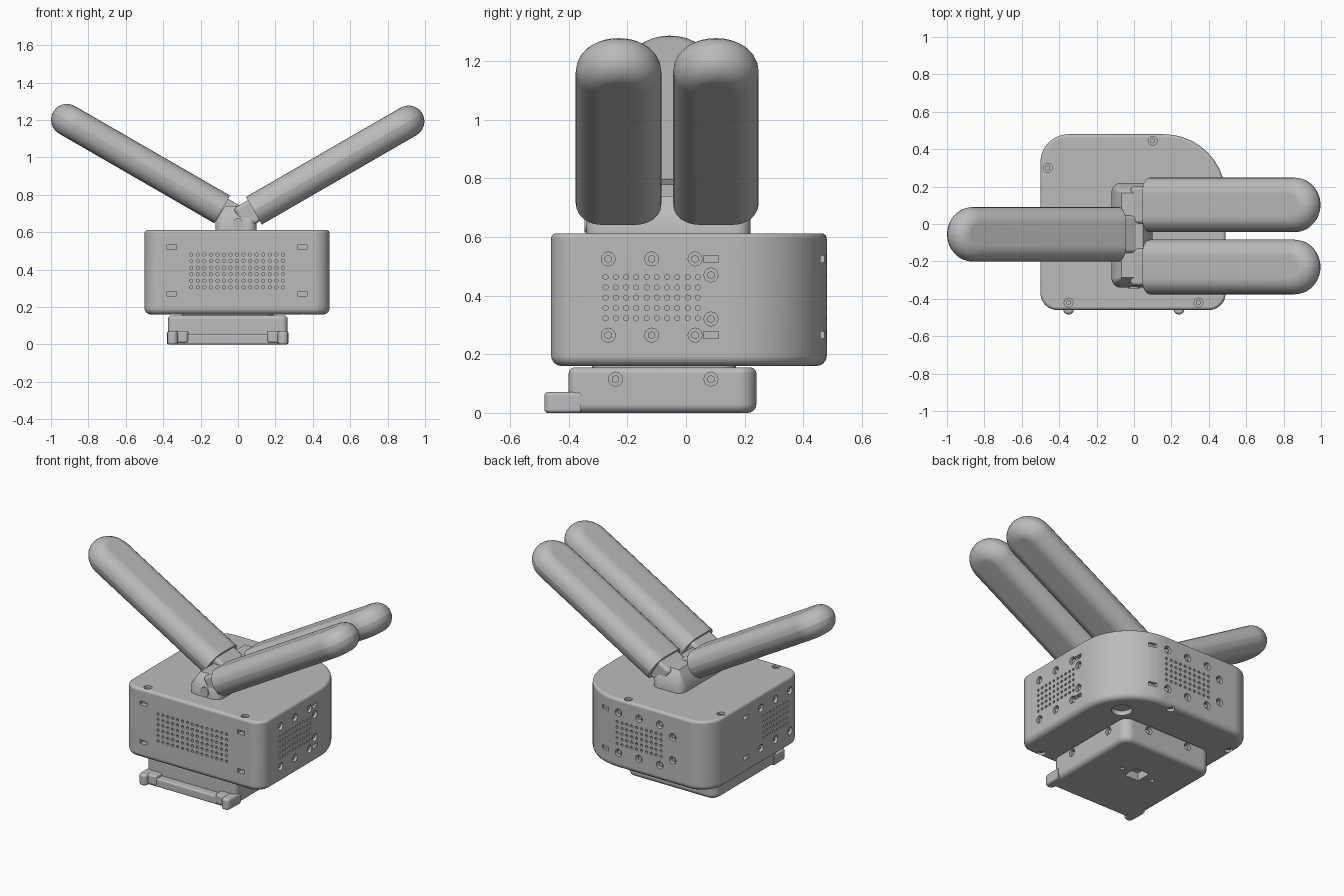
import bpy, bmesh
from math import sin, cos, pi, radians
from mathutils import Matrix, Vector

cube = bpy.data.objects.get("Cube")
if cube:
    bpy.data.objects.remove(cube, do_unlink=True)

GREY = (0.5, 0.5, 0.5, 1)
grey = bpy.data.materials.new("plain_grey")
grey.use_nodes = True
grey.diffuse_color = GREY
grey.node_tree.nodes["Principled BSDF"].inputs["Base Color"].default_value = GREY


def make(name, bm, matrix=None):
    bmesh.ops.recalc_face_normals(bm, faces=bm.faces)
    mesh = bpy.data.meshes.new(name)
    bm.to_mesh(mesh)
    bm.free()
    mesh.materials.append(grey)
    obj = bpy.data.objects.new(name, mesh)
    bpy.context.collection.objects.link(obj)
    if matrix:
        obj.matrix_world = matrix
    return obj


def finish(obj, cutter=None):
    """Apply the cut, then smooth the rounded edges."""
    bpy.ops.object.select_all(action='DESELECT')
    obj.select_set(True)
    bpy.context.view_layer.objects.active = obj
    if cutter:
        cutter.hide_render = True
        mod = obj.modifiers.new("holes", 'BOOLEAN')
        mod.operation, mod.solver, mod.object = 'DIFFERENCE', 'EXACT', cutter
        bpy.ops.object.modifier_apply(modifier=mod.name)
        bpy.data.objects.remove(cutter, do_unlink=True)
    bpy.ops.object.shade_smooth_by_angle(angle=radians(32))
    obj.modifiers.new("even_shading", 'WEIGHTED_NORMAL').keep_sharp = True


def outline(x0, x1, y0, y1, radii, inset, open_end, seg):
    """Rounded rectangle, corners in order -x-y, +x-y, +x+y, -x+y."""
    pts = []
    for i, r in enumerate(radii):
        right, back = i in (1, 2), i > 1
        cx = x1 - r if right else x0 + r
        cy = y1 - r if back else y0 + r
        e = max(r - inset, 0.001)
        if r <= inset:
            cx += (r - inset + 0.001) * (1 if right else -1)
            cy += (r - inset + 0.001) * (1 if back else -1)
        if open_end and not right:
            pts.append((x0, y1 - inset if back else y0 + inset))
            continue
        for k in range(seg + 1):
            a = pi + pi / 2 * (i + k / seg)
            pts.append((cx + e * cos(a), cy + e * sin(a)))
    return pts


def slab(name, box, radii, layers, matrix=None, open_end=False, seg=8):
    """Stack of rounded outlines; each layer is (height, inset)."""
    bm = bmesh.new()
    rings = [[bm.verts.new((x, y, z)) for x, y in outline(*box, radii, inset, open_end, seg)]
             for z, inset in layers]
    n = len(rings[0])
    for low, high in zip(rings, rings[1:]):
        for i in range(n):
            j = (i + 1) % n
            bm.faces.new((low[i], low[j], high[j], high[i]))
    bm.faces.new(rings[0][::-1])
    bm.faces.new(rings[-1])
    return make(name, bm, matrix)


def rounded(z0, z1, low, high, steps=4):
    """Layers of a slab with rounded lower and upper edges."""
    arc = [pi / 2 * k / steps for k in range(steps + 1)]
    bottom = [(z0 + low * (1 - sin(a)), low * (1 - cos(a))) for a in reversed(arc)]
    top = [(z1 - high * (1 - sin(a)), high * (1 - cos(a))) for a in arc]
    return bottom + top


def frame(pos, normal):
    return Matrix.Translation(pos) @ Vector(normal).to_track_quat('Z', 'Y').to_matrix().to_4x4()


def drill(bm, pos, normal, r, sides=8):
    bmesh.ops.create_cone(bm, cap_ends=True, segments=sides, radius1=r, radius2=r,
                          depth=0.06, matrix=frame(pos, normal))


def screw(bm, pos, normal):
    """Round pocket with a six-sided head sunk in it."""
    drill(bm, pos, normal, 0.024, 12)
    sunk = Vector(pos) - 0.025 * Vector(normal)
    bmesh.ops.create_cone(heads, cap_ends=True, segments=6, radius1=0.014, radius2=0.014,
                          depth=0.03, matrix=frame(sunk, normal))


def slot(bm, pos, normal):
    bmesh.ops.create_cube(bm, size=1, matrix=frame(pos, normal) @ Matrix.Diagonal((0.05, 0.024, 0.06, 1)))


def vents(bm, at, normal, centre, cols, rows):
    for c in range(cols):
        for r in range(rows):
            h = centre + (c - (cols - 1) / 2) * 0.035
            drill(bm, at(h, 0.393 + (r - (rows - 1) / 2) * 0.035), normal, 0.009, 6)


heads = bmesh.new()

# Main case with one large rear corner
case = slab("case", (-0.5, 0.49, -0.46, 0.48), (0.09, 0.09, 0.33, 0.15),
            rounded(0.16, 0.612, 0.035, 0.018), seg=10)
cuts = bmesh.new()

# Front: wide vent field and four slots
front = lambda h, z: (h, -0.46, z)
vents(cuts, front, (0, -1, 0), -0.005, 15, 6)
for x in (-0.355, 0.345):
    for z in (0.27, 0.52):
        slot(cuts, front(x, z), (0, -1, 0))

# Other sides: vents, six screws, end slots and two extra screws
sides = [
    (lambda h, z: (0.49, h, z), (1, 0, 0), -0.117, 10, 0.085, 0.085),
    (lambda h, z: (h, 0.48, z), (0, 1, 0), 0.0, 10, 0.25, -0.24),
    (lambda h, z: (-0.5, h, z), (-1, 0, 0), -0.2, 8, 0.1, None),
]
for at, normal, centre, cols, slot_h, extra in sides:
    vents(cuts, at, normal, centre, cols, 5)
    for z in (0.265, 0.525):
        slot(cuts, at(slot_h, z), normal)
        for step in (-0.148, 0, 0.148):
            screw(cuts, at(centre + step, z), normal)
    if extra is not None:
        for z in (0.32, 0.47):
            screw(cuts, at(extra, z), normal)

# Lid and floor screws, and the round floor opening
for x, y in ((0.1, 0.445), (-0.46, 0.3), (-0.35, -0.42), (0.345, -0.42)):
    screw(cuts, (x, y, 0.612), (0, 0, 1))
    screw(cuts, (x, y, 0.16), (0, 0, -1))
drill(cuts, (0.31, 0.26, 0.16), (0, 0, -1), 0.06, 24)
finish(case, make("case_cutter", cuts))

# Base tray below the case
base = slab("base_tray", (-0.375, 0.265, -0.4, 0.24), (0.03, 0.03, 0.06, 0.06),
            rounded(0, 0.155, 0.03, 0.02))
cuts = bmesh.new()
for y in (-0.24, 0.085):
    screw(cuts, (0.265, y, 0.115), (1, 0, 0))
    screw(cuts, (-0.375, y, 0.115), (-1, 0, 0))
for x in (-0.2, 0.09):
    screw(cuts, (x, 0.24, 0.115), (0, 1, 0))
bmesh.ops.create_cube(cuts, size=0.1, matrix=Matrix.Translation((-0.055, -0.04, 0)))
for x in (-0.165, 0.055):
    drill(cuts, (x, -0.04, 0), (0, 0, -1), 0.015)
finish(base, make("base_cutter", cuts))
finish(slab("base_joint", (-0.3, 0.19, -0.32, 0.17), (0.05,) * 4, [(0.14, 0), (0.18, 0)]))

# Front lip with a foot at each end
finish(slab("front_lip", (-0.36, 0.25, -0.45, -0.36), (0.01,) * 4, rounded(0, 0.055, 0.01, 0.01)))
for side, x in (("right", -0.35), ("left", 0.24)):
    finish(slab(side + "_foot", (x - 0.028, x + 0.028, -0.483, -0.36), (0.025, 0.025, 0, 0),
                rounded(0, 0.072, 0.012, 0.015)))
    inner = x + (0.05 if x < 0 else -0.05)
    finish(slab(side + "_hook", (inner - 0.035, inner + 0.035, -0.46, -0.36), (0.02, 0.02, 0, 0),
                rounded(0.01, 0.072, 0.01, 0.01)))

# Hinge block on the lid, with a half-round cap on its front
finish(slab("hinge_block", (-0.12, 0.1, -0.34, 0.22), (0.05,) * 4,
            [(0.6, 0), (0.66, 0), (0.71, 0.03), (0.74, 0.055)]))
cap = bmesh.new()
bmesh.ops.create_cone(cap, cap_ends=True, segments=20, radius1=0.03, radius2=0.03,
                      depth=0.012, matrix=frame((0, -0.34, 0.645), (0, -1, 0)))
finish(make("hinge_cap", cap))

# Three tilted flat aerials with rounded tips, each on a narrow socket
HALF, THICK = 0.146, 0.085
for name, sign, y, z, length in (("right", -1, -0.055, 0.722, 1.043),
                                 ("left_front", 1, -0.23, 0.715, 1.04),
                                 ("left_rear", 1, 0.102, 0.715, 1.04)):
    turn = Matrix.Rotation(pi if sign < 0 else 0, 4, 'Z') @ Matrix.Rotation(radians(-30), 4, 'Y')
    place = Matrix.Translation((sign * 0.085, y, z)) @ turn
    finish(slab(name + "_aerial", (0, length, -HALF, HALF), (0, HALF, HALF, 0),
                rounded(-THICK, THICK, THICK, THICK, 6), place, True, 10))
    finish(slab(name + "_socket", (-0.09, 0.05, -0.1, 0.1), (0.02,) * 4,
                rounded(-0.065, 0.065, 0.02, 0.02), place))

finish(make("screw_heads", heads))
